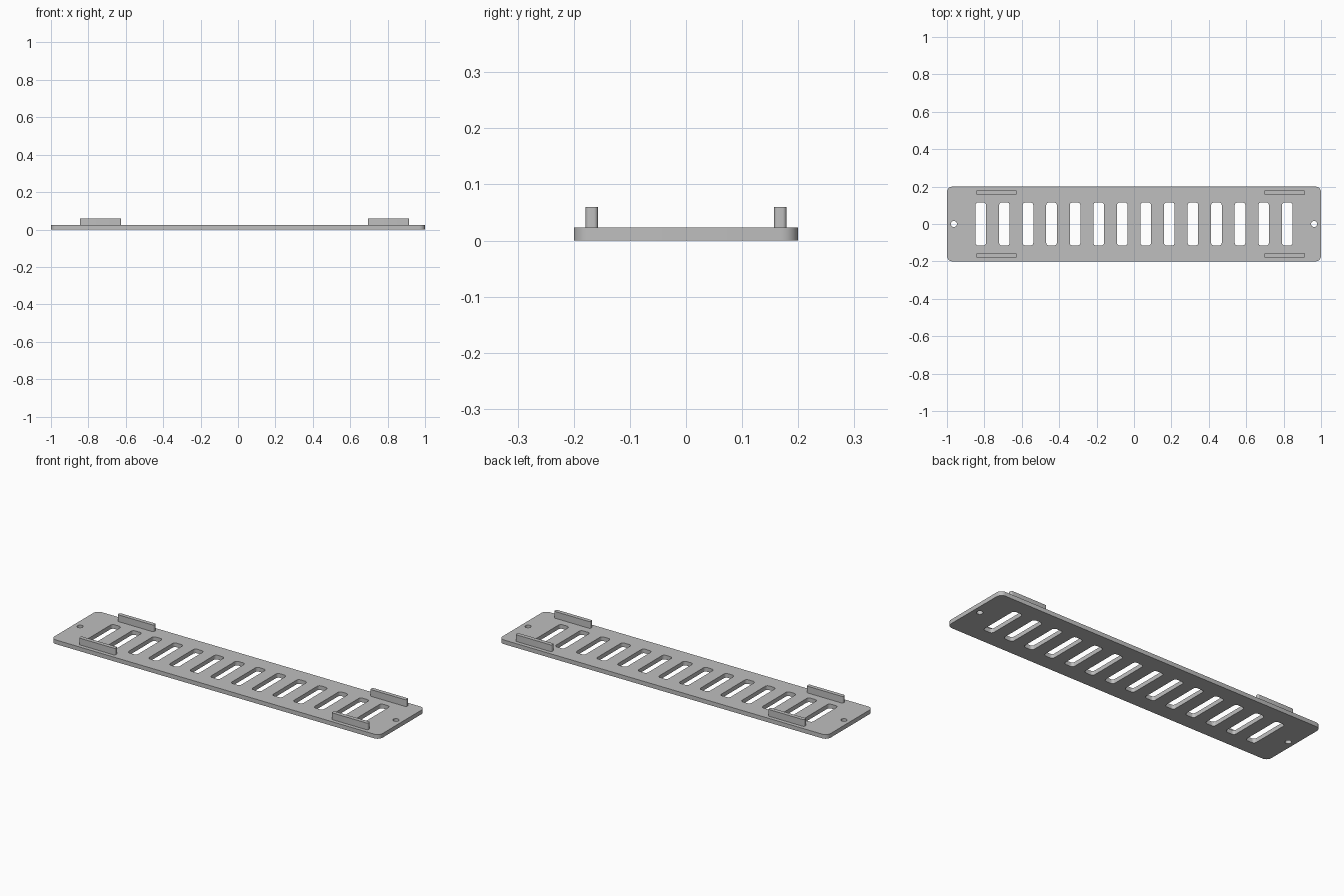
import bpy
import bmesh
from math import pi, sin, cos, radians

cube = bpy.data.objects.get("Cube")
if cube:
    bpy.data.objects.remove(cube, do_unlink=True)

grey = bpy.data.materials.new("light_grey")
grey.use_nodes = True
colour = (0.52, 0.52, 0.52, 1)
grey.diffuse_color = colour
grey.node_tree.nodes["Principled BSDF"].inputs["Base Color"].default_value = colour


def rounded_rect(cx, cy, width, depth, radius, steps=6):
    """Outline points of a rectangle with rounded corners."""
    points = []
    corners = ((1, 1), (-1, 1), (-1, -1), (1, -1))
    for quarter, (sx, sy) in enumerate(corners):
        ox = cx + sx * (width / 2 - radius)
        oy = cy + sy * (depth / 2 - radius)
        for i in range(steps + 1):
            a = (quarter + i / steps) * pi / 2
            points.append((ox + radius * cos(a), oy + radius * sin(a)))
    return points


def circle(cx, cy, radius, steps=32):
    return [(cx + radius * cos(2 * pi * i / steps),
             cy + radius * sin(2 * pi * i / steps)) for i in range(steps)]


def extruded(name, outlines, bottom, top):
    """Fill the outlines (inner ones become holes) and extrude them upward."""
    curve = bpy.data.curves.new(name, "CURVE")
    curve.dimensions = "2D"
    curve.fill_mode = "BOTH"
    curve.extrude = (top - bottom) / 2
    for outline in outlines:
        spline = curve.splines.new("POLY")
        spline.points.add(len(outline) - 1)
        for point, (x, y) in zip(spline.points, outline):
            point.co = (x, y, 0, 1)
        spline.use_cyclic_u = True
    helper = bpy.data.objects.new(name + "_outline", curve)
    bpy.context.collection.objects.link(helper)
    graph = bpy.context.evaluated_depsgraph_get()
    mesh = bpy.data.meshes.new_from_object(helper.evaluated_get(graph))
    bpy.data.objects.remove(helper, do_unlink=True)

    # Weld the caps to the walls and lift into place
    bm = bmesh.new()
    bm.from_mesh(mesh)
    bmesh.ops.remove_doubles(bm, verts=bm.verts, dist=0.0001)
    bmesh.ops.recalc_face_normals(bm, faces=bm.faces)
    bmesh.ops.translate(bm, verts=bm.verts, vec=(0, 0, (top + bottom) / 2))
    bm.to_mesh(mesh)
    bm.free()
    mesh.materials.clear()
    mesh.materials.append(grey)

    obj = bpy.data.objects.new(name, mesh)
    bpy.context.collection.objects.link(obj)
    bpy.ops.object.select_all(action="DESELECT")
    obj.select_set(True)
    bpy.context.view_layer.objects.active = obj
    bpy.ops.object.shade_smooth_by_angle(angle=radians(35))
    return obj


# Base plate with a row of vent slots and a screw hole at each end
THICKNESS = 0.023
SLOTS = 14
PITCH = 0.126
outlines = [rounded_rect(0, 0, 2, 0.4, 0.03)]
for i in range(SLOTS):
    x = (i - (SLOTS - 1) / 2) * PITCH
    outlines.append(rounded_rect(x, 0, 0.057, 0.23, 0.015))
for side in (-1, 1):
    outlines.append(circle(side * 0.963, 0, 0.016))
extruded("vent_plate", outlines, 0, THICKNESS)

# Four upright clip tabs, offset slightly toward the left end
for end, x in (("right", -0.735), ("left", 0.805)):
    for face, side in (("front", -1), ("back", 1)):
        tab = rounded_rect(x, side * 0.168, 0.22, 0.022, 0.007)
        extruded(f"{face}_{end}_tab", [tab], THICKNESS, 0.06)
